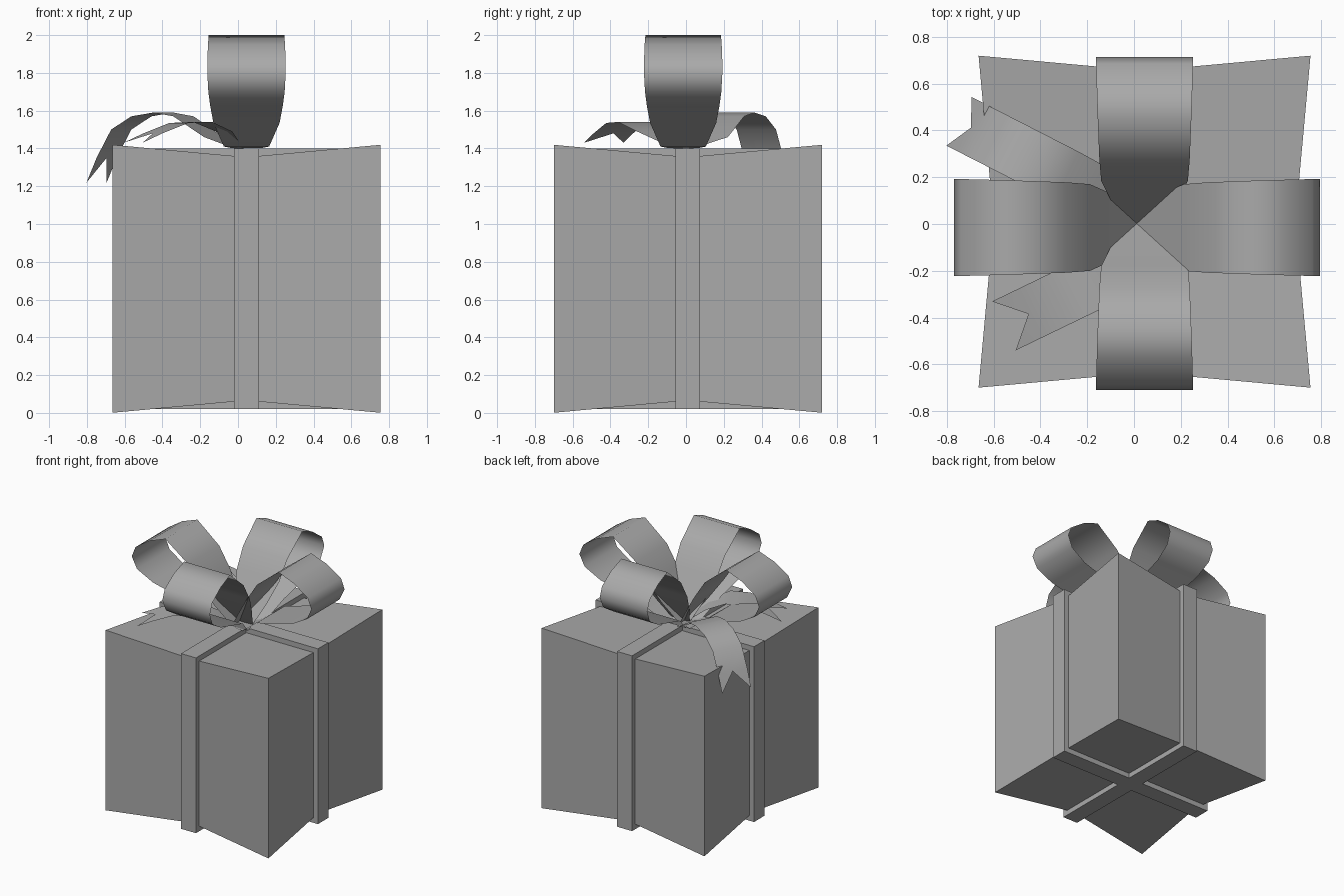
import bpy, bmesh, math
from mathutils import Vector, Matrix

old = bpy.data.objects.get("Cube")
if old:
    bpy.data.objects.remove(old, do_unlink=True)

grey = bpy.data.materials.new("plain_grey")
grey.use_nodes = True
colour = (0.4, 0.4, 0.4, 1)
grey.diffuse_color = colour
grey.node_tree.nodes["Principled BSDF"].inputs["Base Color"].default_value = colour

BOX_CENTRE = Vector((0.045, 0.01, 0.71))
BAND = 0.065  # half width of the flat ribbon


def add_object(name, bm, smooth=False):
    mesh = bpy.data.meshes.new(name)
    for face in bm.faces:
        face.smooth = smooth
    bm.to_mesh(mesh)
    bm.free()
    mesh.materials.append(grey)
    obj = bpy.data.objects.new(name, mesh)
    bpy.context.collection.objects.link(obj)
    return obj


def banded_cube(corner, inner):
    """Cube cut along both bands; its corners may stick out further."""
    bm = bmesh.new()
    bmesh.ops.create_cube(bm, size=2)
    for axis in (Vector((1, 0, 0)), Vector((0, 1, 0))):
        for side in (-BAND, BAND):
            bmesh.ops.bisect_plane(bm, geom=bm.verts[:] + bm.edges[:] + bm.faces[:],
                                   plane_co=axis * side, plane_no=axis)
    for v in bm.verts:
        outer = [abs(c) > 0.9 for c in v.co]
        reach = corner if all(outer) else inner
        v.co = [math.copysign(reach, c) if o else c for o, c in zip(outer, v.co)]
    return bm


# Box, pinched in along the ribbon
box = add_object("gift_box", banded_cube(0.709, 0.65))
box.location = BOX_CENTRE

# Ribbon wrapped around the box: only the two bands are kept
bm = banded_cube(0.69, 0.69)
panels = [f for f in bm.faces if all(abs(c) > BAND for c in f.calc_center_median().xy)]
bmesh.ops.delete(bm, geom=panels, context="FACES")
wrap = add_object("wrapped_ribbon", bm)
wrap.location = BOX_CENTRE
solid = wrap.modifiers.new("thickness", "SOLIDIFY")
solid.thickness = 0.045
solid.offset = -1
solid.use_even_offset = True


def ribbon_strip(name, path, origin, angle, tip=None):
    """Thin strip along path rows (reach, height, side offset, half width)."""
    bm = bmesh.new()
    rows = [(bm.verts.new((r, off - w, z)), bm.verts.new((r, off + w, z)))
            for r, z, off, w in path]
    last = len(rows) - 2
    for i, (a, b) in enumerate(zip(rows, rows[1:])):
        if tip and i == last:
            # Swallow-tail end
            r, z, off, w = path[-1]
            notch = bm.verts.new((r, off, z))
            right = bm.verts.new((tip[0], off - w, tip[1]))
            left = bm.verts.new((tip[0], off + w, tip[1]))
            bm.faces.new((a[0], b[0], notch, b[1], a[1]))
            bm.faces.new((b[0], right, notch))
            bm.faces.new((notch, left, b[1]))
        else:
            bm.faces.new((a[0], b[0], b[1], a[1]))
    bm.transform(Matrix.Translation((*origin, 0)) @ Matrix.Rotation(angle, 4, "Z"))
    return add_object(name, bm, smooth=True)


# Bow loops: rise from the knot, round over, and return underneath
loop = [(0, 1.405, 0.08), (0.1, 1.55, 0.14), (0.2, 1.70, 0.185), (0.3, 1.85, 0.193),
        (0.495, 2.0, 0.2), (0.63, 1.95, 0.204), (0.75, 1.87, 0.207),
        (0.782, 1.79, 0.207), (0.74, 1.70, 0.202), (0.61, 1.625, 0.192),
        (0.28, 1.535, 0.175), (0.12, 1.41, 0.12), (0, 1.402, 0.08)]
for name, turn, origin, stretch in (
        ("bow_loop_left", 0, (0.012, -0.015), 1),
        ("bow_loop_back", 1, (0.045, 0.002), 0.91),
        ("bow_loop_right", 2, (0.012, -0.015), 1),
        ("bow_loop_front", 3, (0.045, 0.002), 0.91)):
    rows = [(r * stretch, z, 0, w) for r, z, w in loop]
    ribbon_strip(name, rows, origin, turn * math.pi / 2)

# Loose ribbon tails
back_tail = [(0, 1.40, 0, 0.04), (0.17, 1.46, -0.05, 0.112), (0.35, 1.57, -0.05, 0.117),
             (0.47, 1.59, -0.05, 0.117), (0.6, 1.57, -0.05, 0.117),
             (0.72, 1.50, -0.05, 0.117), (0.807, 1.35, -0.05, 0.117)]
ribbon_strip("ribbon_tail_back", back_tail, (0, 0), math.radians(152.9), (0.866, 1.22))

front_tail = [(0, 1.40, 0.03, 0.04), (0.14, 1.49, 0.12, 0.1), (0.28, 1.54, 0.15, 0.116),
              (0.42, 1.535, 0.15, 0.116), (0.573, 1.48, 0.15, 0.116)]
ribbon_strip("ribbon_tail_front", front_tail, (0, 0), math.radians(205.8), (0.69, 1.43))
